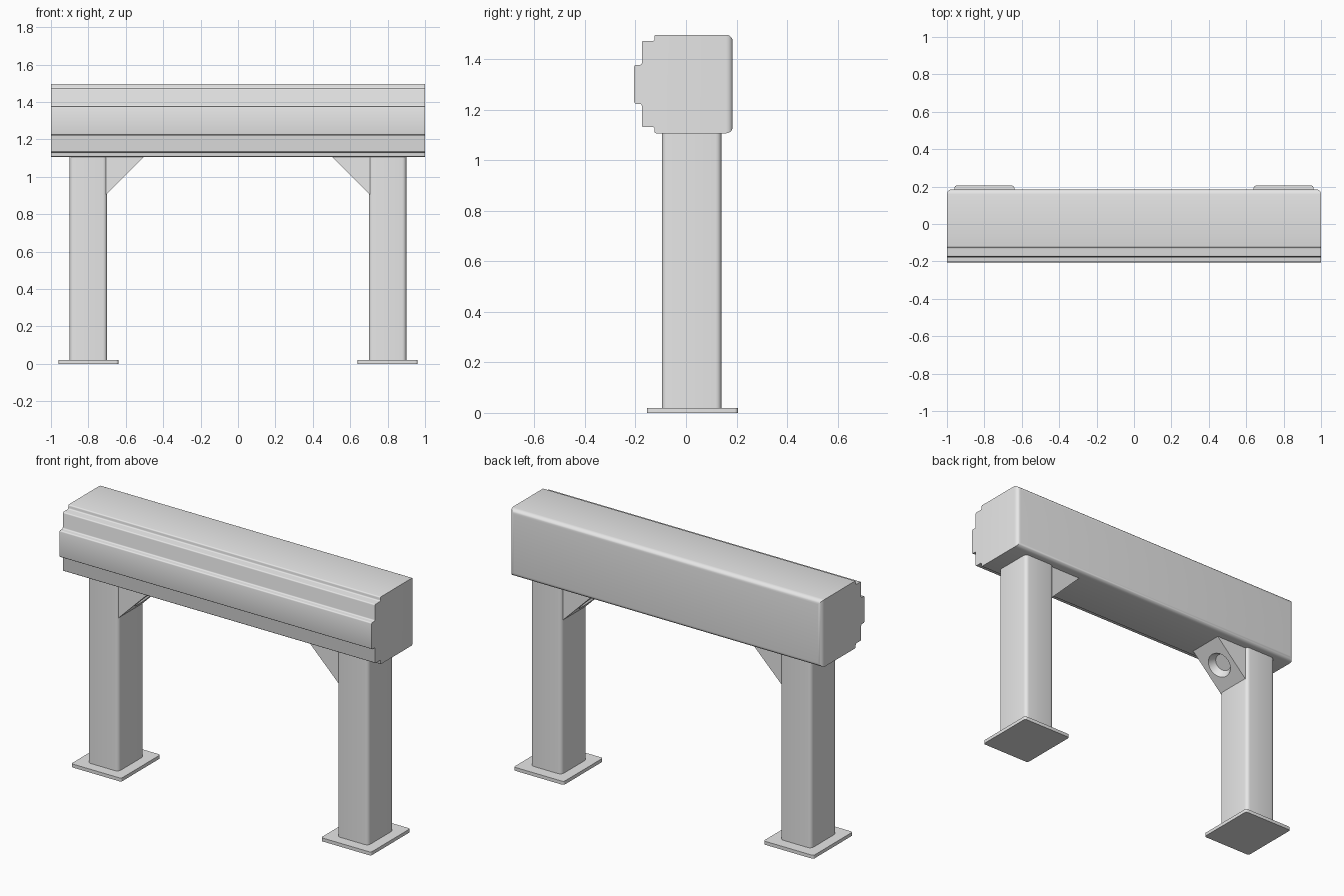
import bpy, bmesh
from math import pi, radians
from mathutils import Vector, Matrix

cube = bpy.data.objects.get("Cube")
if cube:
    bpy.data.objects.remove(cube, do_unlink=True)

grey = bpy.data.materials.new("plain_grey")
grey.use_nodes = True
grey.diffuse_color = (0.8, 0.8, 0.8, 1)
grey.node_tree.nodes["Principled BSDF"].inputs["Base Color"].default_value = (0.8, 0.8, 0.8, 1)


def make_object(name, bm):
    bmesh.ops.recalc_face_normals(bm, faces=bm.faces[:])
    mesh = bpy.data.meshes.new(name)
    bm.to_mesh(mesh)
    bm.free()
    mesh.materials.append(grey)
    obj = bpy.data.objects.new(name, mesh)
    bpy.context.collection.objects.link(obj)
    return obj


def activate(obj):
    bpy.ops.object.select_all(action='DESELECT')
    obj.select_set(True)
    bpy.context.view_layer.objects.active = obj


def smooth(obj):
    activate(obj)
    bpy.ops.object.shade_smooth_by_angle(angle=radians(35))


def prism(points, offset):
    """Closed outline pushed along an offset vector."""
    bm = bmesh.new()
    face = bm.faces.new([bm.verts.new(p) for p in points])
    ext = bmesh.ops.extrude_face_region(bm, geom=[face])
    verts = [g for g in ext["geom"] if isinstance(g, bmesh.types.BMVert)]
    bmesh.ops.translate(bm, verts=verts, vec=Vector(offset))
    return bm


def round_edges(bm, rule, radius, segments=4):
    edges = [e for e in bm.edges if rule(e.verts[0].co, e.verts[1].co)]
    bmesh.ops.bevel(bm, geom=edges, offset=radius, segments=segments,
                    profile=0.5, affect='EDGES', clamp_overlap=True)


def rounded_post(name, x0, x1, y0, y1, z0, z1, radius):
    """Box with rounded upright corners."""
    bm = prism([(x0, y0, z0), (x1, y0, z0), (x1, y1, z0), (x0, y1, z0)], (0, 0, z1 - z0))
    round_edges(bm, lambda a, b: abs(a.z - b.z) > 1e-4, radius)
    smooth(make_object(name, bm))


# Main beam: stepped moulding on the front, rounded edges round the back
BACK = 0.185
half = [(-0.205, 1.378), (-0.175, 1.378), (-0.175, 1.473), (-0.125, 1.473), (-0.125, 1.497), (BACK, 1.497)]
lower = [(BACK, 1.107), (-0.125, 1.107), (-0.125, 1.132), (-0.175, 1.132), (-0.175, 1.224), (-0.205, 1.224)]
bm = prism([(-1, y, z) for y, z in half + lower], (2, 0, 0))
round_edges(bm, lambda a, b: abs(a.x - b.x) > 1 and a.y < 0, 0.007, 3)
round_edges(bm, lambda a, b: a.y > BACK - 0.001 and b.y > BACK - 0.001, 0.026, 5)
smooth(make_object("beam", bm))

for side, s in (("left", 1), ("right", -1)):
    lo, hi = sorted((0.70 * s, 0.90 * s))
    rounded_post(side + "_leg", lo, hi, -0.095, 0.14, 0.015, 1.112, 0.022)
    lo, hi = sorted((0.64 * s, 0.96 * s))
    rounded_post(side + "_foot_plate", lo, hi, -0.155, 0.205, 0, 0.02, 0.012)

    # Corner brace with a recessed round hole in its sloping face
    y0, y1 = -0.088, 0.125
    bm = prism([(0.5 * s, y0, 1.109), (0.705 * s, y0, 1.109), (0.705 * s, y0, 0.905)], (0, y1 - y0, 0))
    brace = make_object(side + "_brace", bm)

    normal = Vector((-s, 0, -1)).normalized()
    centre = Vector((0.6025 * s, (y0 + y1) / 2, 1.007))
    bm = bmesh.new()
    place = Matrix.Translation(centre) @ Vector((0, 0, 1)).rotation_difference(normal).to_matrix().to_4x4()
    bmesh.ops.create_cone(bm, cap_ends=True, segments=32, radius1=0.05, radius2=0.095, depth=0.08, matrix=place)
    cutter = make_object("hole_cutter", bm)
    cutter.hide_render = True
    activate(brace)
    mod = brace.modifiers.new("hole", 'BOOLEAN')
    mod.operation = 'DIFFERENCE'
    mod.solver = 'EXACT'
    mod.object = cutter
    bpy.ops.object.modifier_apply(modifier=mod.name)
    bpy.data.objects.remove(cutter, do_unlink=True)
    smooth(brace)
